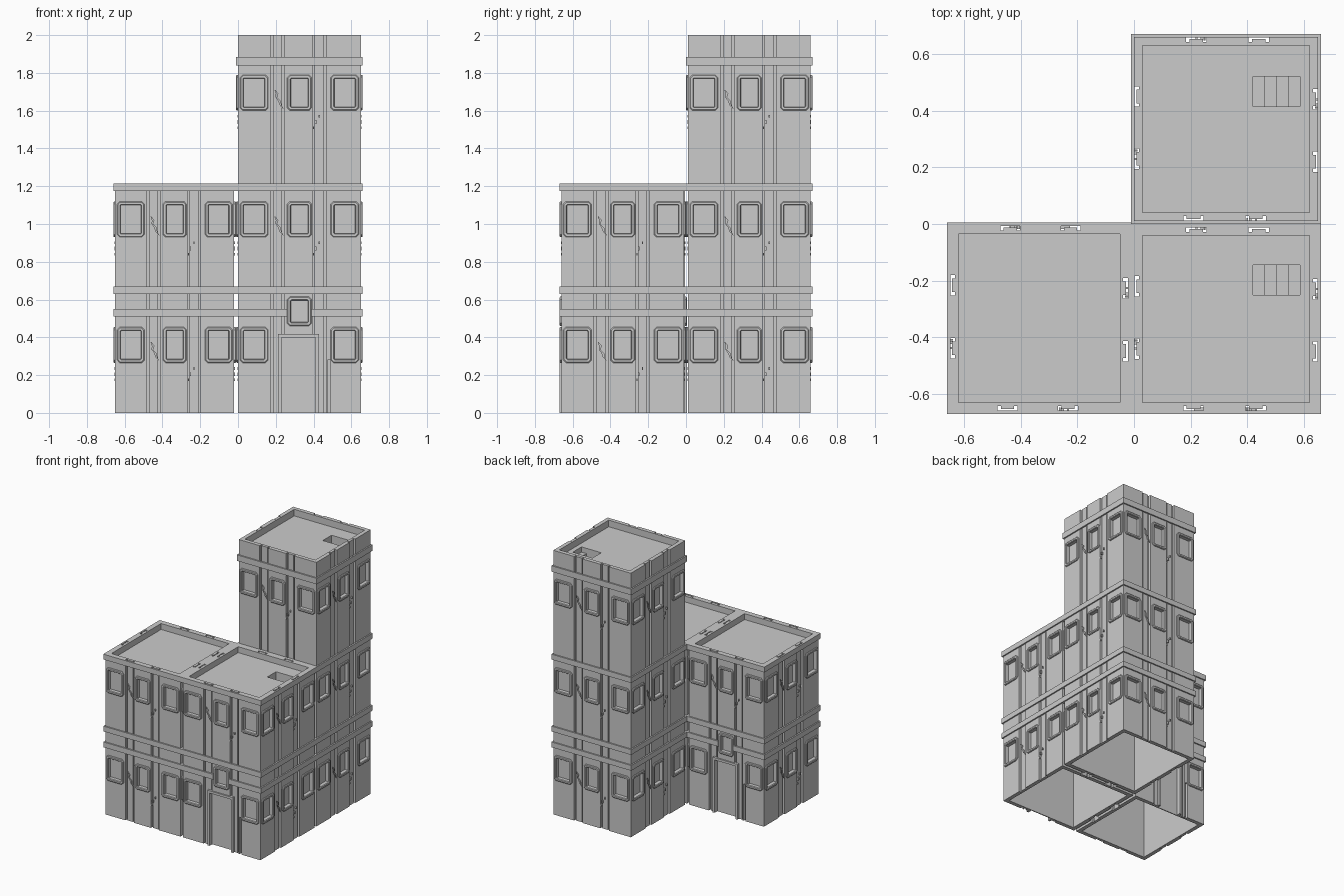
import bpy, bmesh
from mathutils import Matrix, Vector

if "Cube" in bpy.data.objects:
    bpy.data.objects.remove(bpy.data.objects["Cube"])

FACE_W = 0.65                       # nominal facade width, facades scale to fit
GROOVES = (0.18, 0.40)              # left edge of each vertical channel
WINDOWS = ((0.085, 0.11), (0.325, 0.09), (0.565, 0.11))
WIN_H = 0.15


def box(bm, m, u0, u1, d0, d1, z0, z1):
    """Box in facade space: u along the wall, d inward, z up."""
    t = Matrix.Translation(((u0 + u1) / 2, (d0 + d1) / 2, (z0 + z1) / 2))
    bmesh.ops.create_cube(bm, size=1, matrix=m @ t @ Matrix.Diagonal((u1 - u0, d1 - d0, z1 - z0, 1)))


def make(name, bm):
    bmesh.ops.recalc_face_normals(bm, faces=bm.faces[:])
    me = bpy.data.meshes.new(name)
    bm.to_mesh(me)
    bm.free()
    ob = bpy.data.objects.new(name, me)
    bpy.context.collection.objects.link(ob)
    return ob


def carve(ob, bm):
    cutter = make("cutter", bm)
    cutter.hide_render = True
    mod = ob.modifiers.new("carve", 'BOOLEAN')
    mod.operation, mod.solver, mod.object = 'DIFFERENCE', 'EXACT', cutter
    bpy.context.view_layer.objects.active = ob
    bpy.ops.object.modifier_apply(modifier=mod.name)
    bpy.data.objects.remove(cutter)


def loop(bm, m, cu, cz, w, h, d, c):
    """Chamfered rectangle of vertices."""
    a, b = w / 2, h / 2
    pts = [(-a + c, -b), (a - c, -b), (a, -b + c), (a, b - c),
           (a - c, b), (-a + c, b), (-a, b - c), (-a, -b + c)]
    return [bm.verts.new(m @ Vector((cu + x, d, cz + z))) for x, z in pts]


def window_frame(bm, m, cu, cz, w, h):
    rings = [loop(bm, m, cu, cz, w + a, h + a, d, c) for a, d, c in
             ((0.04, 0.004, 0.015), (0.04, -0.006, 0.015), (0.03, -0.01, 0.012),
              (0.008, -0.01, 0.006), (0, -0.005, 0.003), (0, 0.004, 0.003))]
    for r, s in zip(rings, rings[1:] + rings[:1]):
        for i in range(8):
            j = (i + 1) % 8
            bm.faces.new((r[i], r[j], s[j], s[i]))


def crack(bm, m, u, z):
    """Jagged raised sliver with loose chips below it."""
    path = [(0, 0, .002), (.012, -.02, .007), (.008, -.04, .004), (.025, -.06, .007),
            (.03, -.08, .005), (.045, -.1, .001)]
    rows = [[bm.verts.new(m @ Vector((u + x + s * w, d, z + y)))
             for s, d in ((-1, .002), (-1, -.003), (1, -.003), (1, .002))] for x, y, w in path]
    for r, s in zip(rows, rows[1:]):
        for i in range(4):
            j = (i + 1) % 4
            bm.faces.new((r[i], r[j], s[j], s[i]))
    bm.faces.new(rows[0])
    bm.faces.new(rows[-1][::-1])
    for du, dz, s in ((.215, -.17, .010), (.235, -.14, .007), (.205, -.20, .006)):
        box(bm, m, u + du - s / 2, u + du + s / 2, -.003, .012, z + dz - s, z + dz + s)


def facades(x0, x1, y0, y1):
    """Matrices for front, right, back and left walls."""
    out = []
    for o, u, d, w in (((x0, y0), (1, 0), (0, 1), x1 - x0), ((x1, y0), (0, 1), (-1, 0), y1 - y0),
                       ((x1, y1), (-1, 0), (0, -1), x1 - x0), ((x0, y1), (0, -1), (1, 0), y1 - y0)):
        s = w / FACE_W
        out.append(Matrix(((u[0] * s, d[0], 0, o[0]), (u[1] * s, d[1], 0, o[1]),
                           (0, 0, 1, 0), (0, 0, 0, 1))))
    return out


def tower(name, x0, x1, y0, y1, top, sills, bands, roof, door_face=None, hatch=None):
    I = Matrix.Identity(4)
    body, cut1, cut2, cut3 = (bmesh.new() for _ in range(4))
    frames, trim, cracks = bmesh.new(), bmesh.new(), bmesh.new()
    box(body, I, x0, x1, y0, y1, 0, top)
    # open underside and sunken roof
    t = 0.03
    box(cut1, I, x0 + t, x1 - t, y0 + t, y1 - t, -0.1, 0.58)
    box(cut1, I, x0 + t, x1 - t, y0 + t, y1 - t, roof, top + 0.1)

    for k, m in enumerate(facades(x0, x1, y0, y1)):
        door = k == door_face
        # vertical channels with deeper slots on both edges
        for g in GROOVES:
            box(cut1, m, g, g + 0.06, -0.05, 0.008, -0.1, top + 0.1)
            for e in (g, g + 0.06):
                box(cut2, m, e - 0.006, e + 0.006, -0.05, 0.018, -0.1, top + 0.1)
        # recessed windows with raised frames
        for f, sill in enumerate(sills):
            for n, (cu, w) in enumerate(WINDOWS):
                z, h = sill, WIN_H
                if door and f == 0 and n == 1:
                    z, h = 0.48, 0.115
                box(cut1, m, cu - w / 2, cu + w / 2, -0.05, 0.021, z, z + h)
                window_frame(frames, m, cu, z + h / 2, w, h)
            if not (door and f == 0):
                crack(cracks, m, 0.195, sill + 0.09)
        # door recess, jambs, lintel and side slot
        if door:
            box(cut3, m, 0.23, 0.41, -0.05, 0.023, -0.1, 0.40)
            box(cut3, m, 0.475, 0.49, -0.05, 0.02, -0.1, 0.28)
            box(trim, m, 0.212, 0.23, -0.01, 0.012, 0, 0.418)
            box(trim, m, 0.41, 0.428, -0.01, 0.012, 0, 0.418)
            box(trim, m, 0.23, 0.41, -0.01, 0.012, 0.40, 0.418)
        # horizontal bands
        for z0, z1 in bands:
            if door and z0 < 0.6:
                spans = ((0, 0.26), (0.39, 0.66))
            else:
                spans = ((0, 0.66),)
            for a, b in spans:
                box(trim, m, a, b, -0.01, 0.002, z0, z1)

    # roof hatch with steps going down
    if hatch is not None:
        hx, hy, hw, hd = x0 + 0.42, hatch, 0.165, 0.105
        box(cut2, I, hx, hx + hw, hy, hy + hd, roof - 0.2, roof + 0.02)
        steps = bmesh.new()
        for i in range(4):
            a = hx + i * hw / 4
            box(steps, I, a, a + hw / 4, hy, hy + hd, roof - 0.201, roof - 0.16 + i * 0.04)
        make(name + "_hatch_steps", steps)

    walls = make(name + "_walls", body)
    for c in (cut1, cut2, cut3):
        if len(c.verts):
            carve(walls, c)
        else:
            c.free()
    make(name + "_window_frames", frames)
    make(name + "_bands_and_trim", trim)
    make(name + "_cracks", cracks)


LOW_SILLS = (0.285, 0.95)
LOW_BANDS = ((0.51, 0.55), (0.63, 0.67), (1.175, 1.215))

tower("left_block", -0.65, -0.02, -0.66, -0.005, 1.215, LOW_SILLS, LOW_BANDS, 1.17, door_face=2)
tower("front_block", 0.0, 0.65, -0.66, -0.01, 1.215, LOW_SILLS, LOW_BANDS, 1.17,
      door_face=0, hatch=-0.25)
tower("tall_block", 0.0, 0.65, 0.01, 0.66, 2.0, LOW_SILLS + (1.62,),
      LOW_BANDS + ((1.84, 1.885),), 1.95, hatch=0.415)
